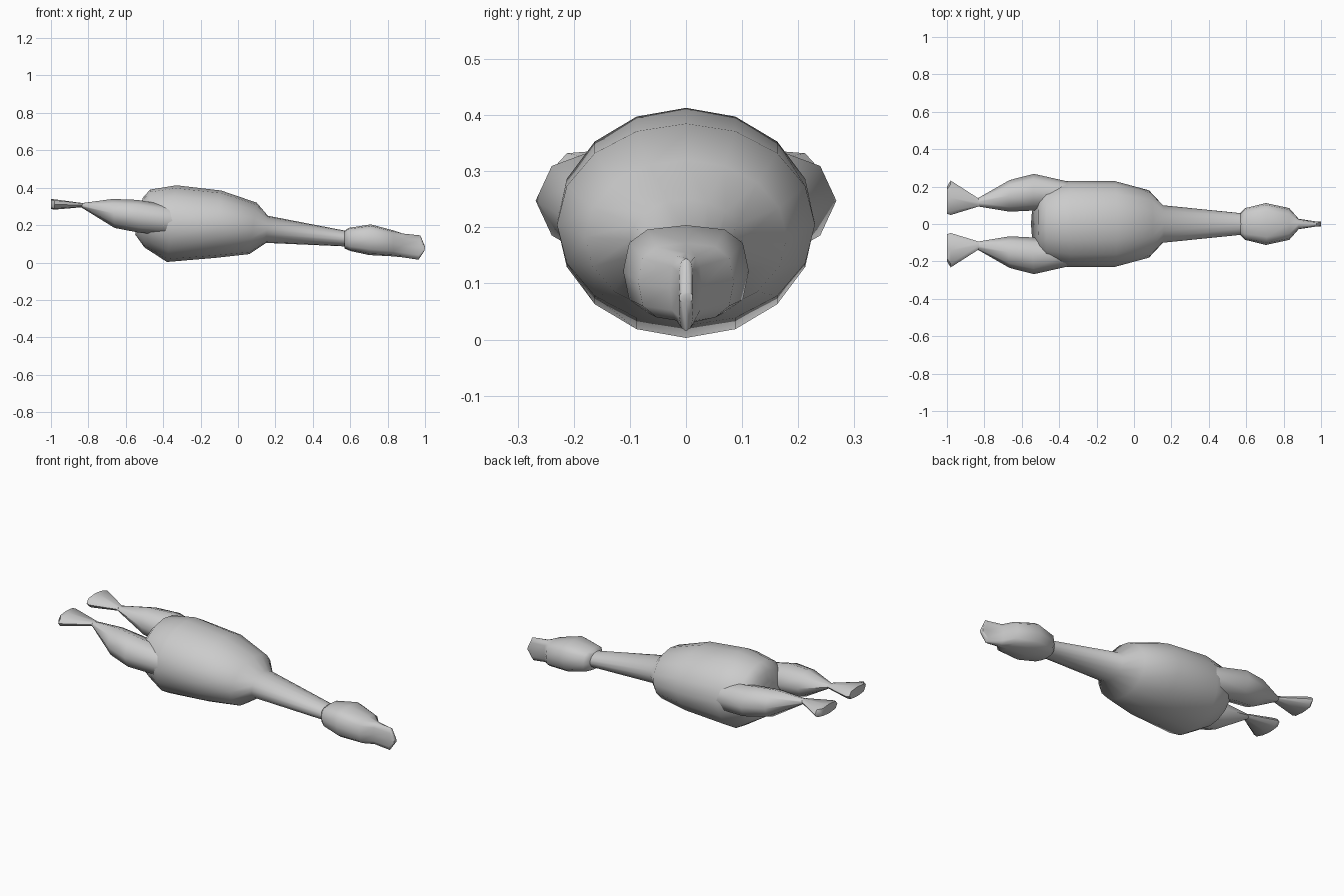
import bpy, bmesh
from math import cos, sin, pi, copysign


def loft(name, rings, sides, power=1.0, yc=None, side=1):
    """Skin rings given as (top x, top z, bottom x, bottom z, y min, y max)."""
    bm = bmesh.new()
    loops = []
    for tx, tz, bx, bz, y0, y1 in rings:
        loop = []
        for i in range(sides):
            a = 2 * pi * i / sides
            c, s = cos(a), sin(a)
            c = copysign(abs(c) ** power, c)
            s = copysign(abs(s) ** power, s)
            t = (1 + c) / 2
            y = (y0 + y1) / 2 + s * (y1 - y0) / 2
            loop.append(bm.verts.new((bx + (tx - bx) * t, y * side, bz + (tz - bz) * t)))
        loops.append(loop)
    for a, b in zip(loops, loops[1:]):
        for i in range(sides):
            j = (i + 1) % sides
            bm.faces.new((a[i], a[j], b[j], b[i]))
    bm.faces.new(loops[0])
    bm.faces.new(loops[-1])
    bmesh.ops.recalc_face_normals(bm, faces=bm.faces)
    me = bpy.data.meshes.new(name)
    bm.to_mesh(me)
    bm.free()
    ob = bpy.data.objects.new(name, me)
    bpy.context.collection.objects.link(ob)
    bpy.ops.object.select_all(action='DESELECT')
    ob.select_set(True)
    bpy.context.view_layer.objects.active = ob
    bpy.ops.object.shade_smooth_by_angle(angle=0.9)
    return ob


def sym(rows):
    return [(a, b, c, d, -w, w) for a, b, c, d, w in rows]


# Plump body tapering into the neck
loft("body_and_neck", sym([
    (-0.52, 0.29, -0.55, 0.15, 0.09),
    (-0.51, 0.345, -0.50, 0.08, 0.16),
    (-0.47, 0.39, -0.46, 0.055, 0.20),
    (-0.33, 0.413, -0.38, 0.003, 0.23),
    (-0.09, 0.385, -0.12, 0.025, 0.23),
    (0.10, 0.32, 0.06, 0.045, 0.18),
    (0.16, 0.25, 0.15, 0.105, 0.10),
    (0.60, 0.165, 0.60, 0.085, 0.055)]), 16)

# Boxy head pinching into a thin upright bill
loft("head_and_bill", sym([
    (0.57, 0.17, 0.57, 0.075, 0.06),
    (0.59, 0.185, 0.60, 0.062, 0.085),
    (0.71, 0.204, 0.70, 0.040, 0.112),
    (0.83, 0.172, 0.83, 0.033, 0.085),
    (0.88, 0.155, 0.88, 0.028, 0.028),
    (0.975, 0.145, 0.965, 0.015, 0.014),
    (1.00, 0.085, 0.998, 0.065, 0.012)]), 12, 0.7)

# Thighs narrowing to the ankle, then flaring into webbed feet
for label, side in (("left", 1), ("right", -1)):
    loft(label + "_leg", [
        (-0.33, 0.30, -0.33, 0.14, 0.08, 0.222),
        (-0.54, 0.335, -0.53, 0.16, 0.072, 0.268),
        (-0.67, 0.34, -0.66, 0.185, 0.066, 0.235),
        (-0.84, 0.317, -0.84, 0.296, 0.095, 0.135)], 8, 1.0, side=side)
    loft(label + "_foot", [
        (-0.83, 0.318, -0.83, 0.296, 0.094, 0.136),
        (-0.98, 0.338, -0.98, 0.283, 0.048, 0.232),
        (-1.00, 0.340, -1.00, 0.286, 0.055, 0.20)], 8, 0.7, side=side)
